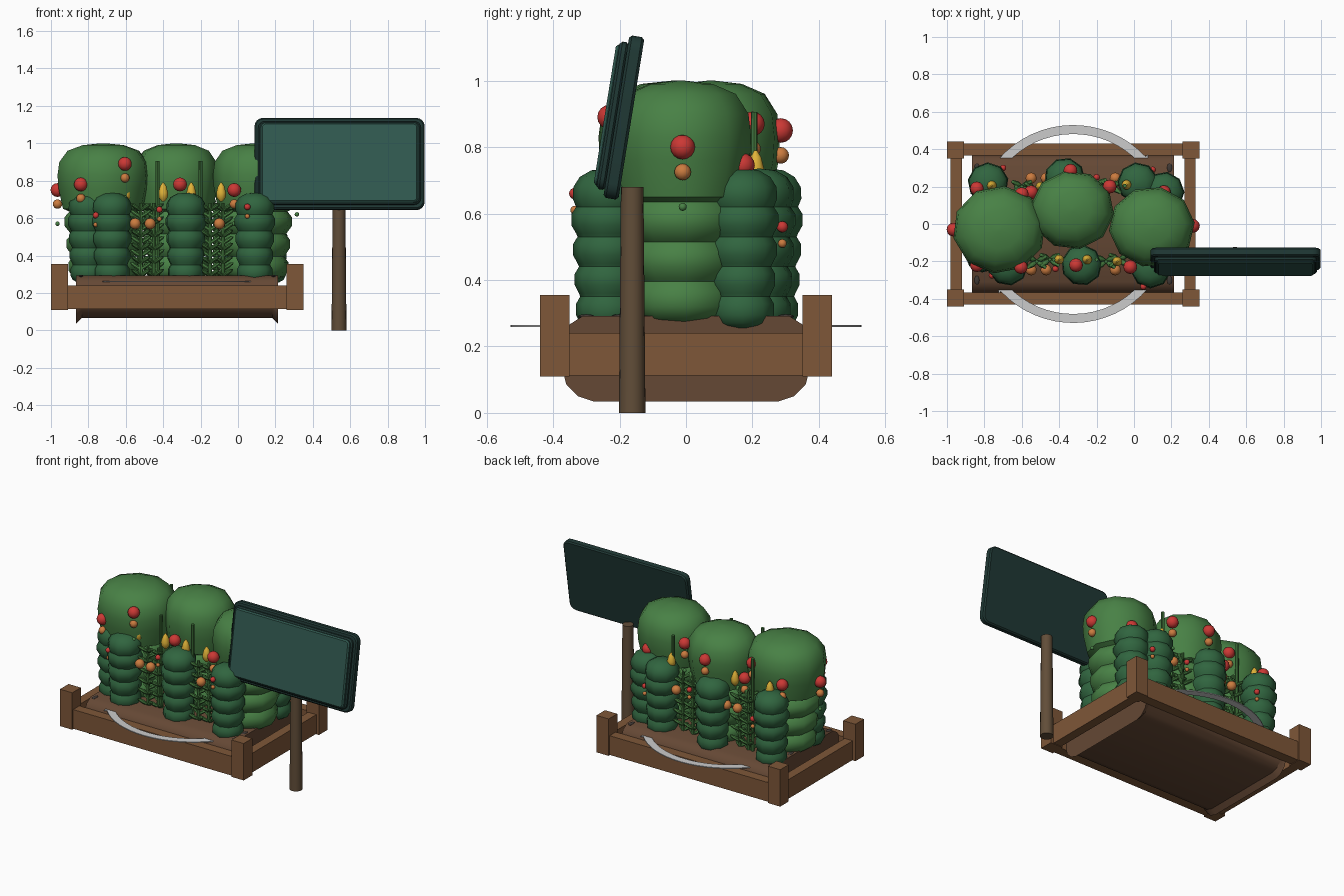
import bpy, bmesh, math
from math import sin, cos, pi, radians
from mathutils import Matrix, Vector, Euler

if "Cube" in bpy.data.objects:
    bpy.data.objects.remove(bpy.data.objects["Cube"])


def mat(name, c):
    m = bpy.data.materials.new(name)
    m.diffuse_color = (*c, 1)
    m.use_nodes = True
    m.node_tree.nodes["Principled BSDF"].inputs["Base Color"].default_value = m.diffuse_color
    return m


WOOD = mat("wood", (0.21, 0.095, 0.04))
SOIL = mat("soil", (0.13, 0.065, 0.035))
POST = mat("post_wood", (0.12, 0.075, 0.04))
LEAF = mat("light_green", (0.065, 0.22, 0.06))
DARK = mat("dark_green", (0.03, 0.13, 0.05))
STALK = mat("stalk_green", (0.06, 0.2, 0.05))
RED = mat("red", (0.6, 0.04, 0.035))
ORANGE = mat("orange", (0.6, 0.2, 0.05))
YELLOW = mat("yellow", (0.75, 0.45, 0.04))
BEZEL = mat("bezel", (0.014, 0.04, 0.035))
PANEL = mat("panel", (0.03, 0.1, 0.08))
STONE = mat("stone", (0.05, 0.04, 0.035))


def finish(bm, name, m=None, angle=35):
    bmesh.ops.recalc_face_normals(bm, faces=bm.faces)
    me = bpy.data.meshes.new(name)
    bm.to_mesh(me)
    bm.free()
    o = bpy.data.objects.new(name, me)
    bpy.context.collection.objects.link(o)
    if m:
        me.materials.append(m)
    if angle:
        bpy.ops.object.select_all(action='DESELECT')
        o.select_set(True)
        bpy.context.view_layer.objects.active = o
        bpy.ops.object.shade_smooth_by_angle(angle=radians(angle))
    return o


def box(name, lo, hi, m):
    lo, hi = Vector(lo), Vector(hi)
    bm = bmesh.new()
    bmesh.ops.create_cube(bm, size=1, matrix=Matrix.LocRotScale((lo + hi) / 2, None, hi - lo))
    return finish(bm, name, m, 0)


def loft(name, rings, m, angle=35):
    bm = bmesh.new()
    vs = [[bm.verts.new(p) for p in r] for r in rings]
    n = len(vs[0])
    for a, b in zip(vs, vs[1:]):
        for i in range(n):
            bm.faces.new((a[i], a[(i + 1) % n], b[(i + 1) % n], b[i]))
    bm.faces.new(vs[0])
    bm.faces.new(vs[-1])
    return finish(bm, name, m, angle)


def lathe(name, x, y, prof, m, n=10, sy=1, turn=0):
    return loft(name, [[(x + r * cos(2 * pi * i / n + turn), y + sy * r * sin(2 * pi * i / n + turn), z)
                        for i in range(n)] for r, z in prof], m, 40)


def ball(name, p, s, m):
    bm = bmesh.new()
    bmesh.ops.create_uvsphere(bm, u_segments=12, v_segments=8, radius=1,
                              matrix=Matrix.LocRotScale(Vector(p), None, Vector(s)))
    return finish(bm, name, m, 50)


# Timber bed frame
for x0, x1 in ((-1, -0.91), (0.26, 0.35)):
    for s in (-1, 1):
        a, b = sorted((s * 0.35, s * 0.44))
        box("corner_post", (x0, a, 0.11), (x1, b, 0.355), WOOD)
for s in (-1, 1):
    a, b = sorted((s * 0.365, s * 0.43))
    box("long_rail", (-0.99, a, 0.113), (0.34, b, 0.24), WOOD)
for x0 in (-0.98, 0.27):
    box("side_rail", (x0, -0.43, 0.113), (x0 + 0.06, 0.43, 0.24), WOOD)


# Rounded soil body with slightly deeper ends
def soil_ring(x, zb):
    half = [(0.28, zb), (0.325, zb + 0.015), (0.36, zb + 0.05), (0.372, 0.13),
            (0.37, 0.23), (0.352, 0.265), (0.31, 0.292)]
    return [(x, y, z) for y, z in half] + [(x, -y, z) for y, z in reversed(half)]


loft("soil_bed", [soil_ring(-0.865, 0.035), soil_ring(-0.835, 0.065),
                  soil_ring(0.185, 0.065), soil_ring(0.215, 0.035)], SOIL)
for i in range(7):
    for x in (-0.84, 0.19):
        ball("pebble", (x, -0.3 + 0.1 * i, 0.29), (0.014, 0.025, 0.007), STONE)

# Two curved arrows around the bed
for k in (0, pi):
    bm = bmesh.new()
    cross = []
    samples = [(217, 0.002), (223, 0.04), (223.01, 0.024)] + [(t, 0.024) for t in range(229, 325, 6)]
    for t, w in samples:
        a = radians(t) + k
        cross.append([bm.verts.new((-0.325 + r * cos(a), r * sin(a), z))
                      for r, z in ((0.505 - w, 0.258), (0.505 + w, 0.258), (0.505 + w, 0.264), (0.505 - w, 0.264))])
    for p, q in zip(cross, cross[1:]):
        for i in range(4):
            bm.faces.new((p[i], p[(i + 1) % 4], q[(i + 1) % 4], q[i]))
    bm.faces.new(cross[0])
    bm.faces.new(cross[-1])
    finish(bm, "curved_arrow", None, 30)

# Sign post and tilted board
lathe("sign_post", 0.54, -0.162, [(0.04, 0), (0.034, 0.68)], POST, 16)


def board(name, w, h, d0, d1, rad, m, inset=0.008):
    def ring(d, k):
        pts = []
        for j in range(4):
            sx, sz = ((1, 1), (-1, 1), (-1, -1), (1, -1))[j]
            for i in range(5):
                a = pi / 2 * (j + i / 4)
                pts.append((sx * (w / 2 - rad) + (rad - k) * cos(a), d, sz * (h / 2 - rad) + (rad - k) * sin(a)))
        return pts
    o = loft(name, [ring(d0, inset), ring(d0 + inset, 0), ring(d1 - inset, 0), ring(d1, inset)], m, 30)
    o.matrix_world = Matrix.Translation((0.543, -0.187, 0.889)) @ Euler((radians(-9.2), 0, 0)).to_matrix().to_4x4()


board("board_back", 0.91, 0.495, -0.023, 0.023, 0.045, BEZEL)
board("board_frame", 0.87, 0.45, -0.048, -0.02, 0.035, BEZEL)
board("board_panel", 0.84, 0.43, -0.058, -0.03, 0.025, PANEL)


# Stacked, tiered bushes
def bush(name, x, y, tiers, head, m, n, sy=1, turn=0):
    prof = [(tiers[0][0] * 0.6, tiers[0][1] - 0.01)]
    for r, a, b in tiers:
        h = b - a
        prof += [(r * 0.87, a + 0.005), (r, a + 0.33 * h), (r, a + 0.7 * h), (r * 0.87, b - 0.005)]
    lathe(name, x, y, prof + head, m, n, sy, turn)


for x, y, r, t in ((-0.72, -0.03, 0.25, 0.2), (-0.33, 0.075, 0.225, 0.5), (0.095, -0.015, 0.23, 0.1)):
    tiers = [(r * f, a, a + 0.12) for f, a in ((0.76, 0.28), (0.8, 0.4), (0.85, 0.52))]
    head = [(r * f, z) for f, z in ((0.88, 0.65), (0.98, 0.76), (1, 0.83), (0.96, 0.9),
                                    (0.78, 0.96), (0.45, 0.99), (0.05, 1.0))]
    bush("tall_bush", x, y, tiers, head, LEAF, 10, 0.94, t)

small = [(-0.675, -0.22), (-0.8, -0.15), (-0.28, -0.22), (0.09, -0.235),
         (-0.78, 0.22), (-0.37, 0.245), (0.02, 0.22), (0.16, 0.17)]
for i, (x, y) in enumerate(small):
    tiers = [(r, 0.265 + 0.09 * j, 0.355 + 0.09 * j) for j, r in enumerate((0.096, 0.1, 0.105, 0.11))]
    head = [(0.106, 0.645), (0.104, 0.68), (0.085, 0.71), (0.05, 0.73), (0.005, 0.735)]
    bush("small_bush", x, y, tiers, head, DARK, 9, 1, i * 0.4)

# Leafy stalks with cobs between the bushes
stalks = [(-0.52, -0.2), (-0.45, -0.19), (-0.15, -0.2), (-0.08, -0.19),
          (-0.6, 0.2), (-0.53, 0.19), (-0.2, 0.21), (-0.12, 0.2)]
for k, (x, y) in enumerate(stalks):
    bm = bmesh.new()
    for j in range(11):
        for s in (-1, 1):
            rot = Euler((0, -s * 0.55, s * (0.5 if j % 2 else -0.6))).to_matrix()
            c = Vector((x, y, 0.29 + 0.035 * j)) + rot @ Vector((s * 0.035, 0, 0))
            bmesh.ops.create_uvsphere(bm, u_segments=6, v_segments=4, radius=1,
                                      matrix=Matrix.LocRotScale(c, rot.to_quaternion(), Vector((0.042, 0.016, 0.011))))
    finish(bm, "stalk_leaves", STALK, 0)
    lathe("stalk", x, y, [(0.012, 0.27), (0.009, 0.68)], STALK, 8)
for x, y in ((-0.43, -0.19), (-0.2, -0.19), (-0.63, 0.2), (-0.05, 0.205)):
    lathe("thin_stem", x, y, [(0.012, 0.27), (0.01, 0.905)], STALK, 8)
for x, y in ((-0.4, -0.19), (-0.25, -0.19), (-0.09, -0.2), (-0.6, -0.19),
             (-0.76, 0.205), (-0.25, 0.22), (-0.04, 0.21), (-0.5, 0.2)):
    lathe("cob", x, y, [(0.008, 0.69), (0.024, 0.71), (0.026, 0.735), (0.017, 0.77), (0.004, 0.79)], YELLOW, 10)

# Hanging fruit: red over orange
for x, y, z in ((-0.965, -0.03, 0.75), (-0.605, -0.23, 0.89), (-0.84, -0.22, 0.78), (-0.31, -0.22, 0.78),
                (-0.02, -0.23, 0.75), (0.315, -0.01, 0.8), (-0.34, 0.285, 0.85), (0.16, 0.17, 0.745),
                (-0.13, 0.2, 0.87), (-0.6, 0.16, 0.85), (-0.55, 0.17, 0.74), (-0.84, 0.19, 0.78)):
    ball("red_fruit", (x, y, z), (0.037,) * 3, RED)
    ball("orange_fruit", (x, y, z - 0.075), (0.025,) * 3, ORANGE)
    ball("green_fruit", (x, y, z - 0.18), (0.012,) * 3, LEAF)
for x, y, z in ((-0.76, -0.275, 0.615), (-0.42, -0.24, 0.645), (0.05, -0.335, 0.66),
                (-0.7, 0.3, 0.56), (-0.2, 0.25, 0.6), (0.1, 0.29, 0.56)):
    ball("small_red_fruit", (x, y, z), (0.017,) * 3, RED)
    ball("small_orange_fruit", (x, y, z - 0.05), (0.013,) * 3, ORANGE)
for x in (-0.55, -0.47, -0.1):
    for y in (-0.245, 0.245):
        ball("low_orange_fruit", (x, y, 0.57), (0.03,) * 3, ORANGE)
